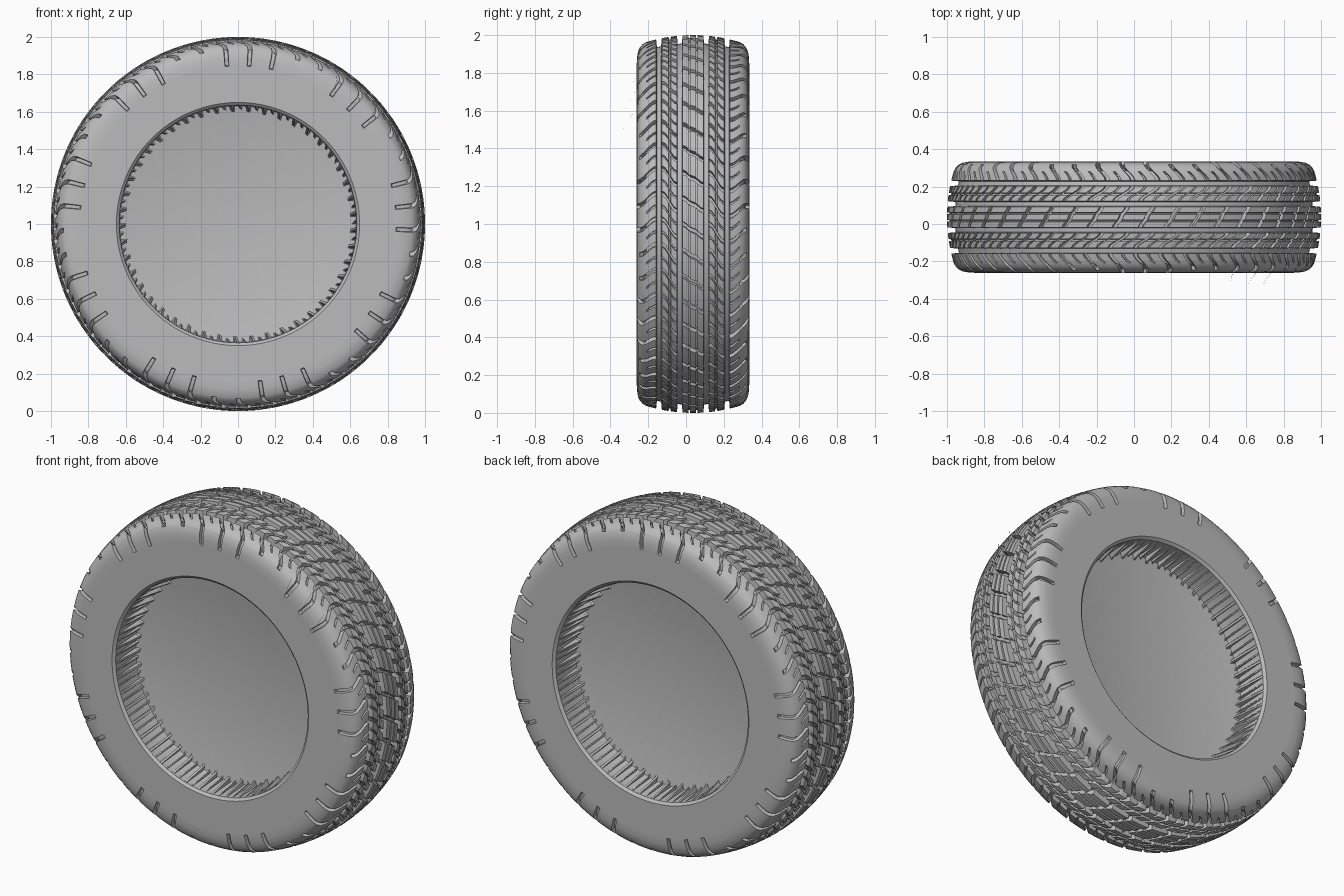
import bpy, bmesh, math
from mathutils import Vector

cube = bpy.data.objects.get("Cube")
if cube:
    bpy.data.objects.remove(cube)

PITCHES = 45                      # tread blocks around the tyre
STEP = 2 * math.pi / PITCHES
START = math.radians(6)
MID_Y = 0.037                     # tyre's middle plane
COLUMNS = [-.09, -.07, .07, .09, .25, .45, .465, .535, .55, .75]


def make_material(name, value):
    mat = bpy.data.materials.new(name)
    mat.use_nodes = True
    colour = (value, value, value, 1)
    mat.diffuse_color = colour
    bsdf = mat.node_tree.nodes["Principled BSDF"]
    bsdf.inputs["Base Color"].default_value = colour
    bsdf.inputs["Roughness"].default_value = 0.6
    return mat


rubber = make_material("grey rubber", 0.5)


def make_object(name, bm):
    bmesh.ops.recalc_face_normals(bm, faces=bm.faces)
    mesh = bpy.data.meshes.new(name)
    bm.to_mesh(mesh)
    bm.free()
    mesh.materials.append(rubber)
    obj = bpy.data.objects.new(name, mesh)
    bpy.context.collection.objects.link(obj)
    return obj


# Half profile as (offset from middle plane, radius, ring groove depth)
def crown(v):
    return 1 - 0.6 * v * v


RING, SLOT = 0.042, 0.014
tread = [(0, 0), (.015, 0), (.017, SLOT), (.023, SLOT), (.025, 0), (.04, 0),
         (.055, 0), (.059, RING), (.081, RING), (.085, 0), (.1, 0), (.117, 0),
         (.119, SLOT), (.127, SLOT), (.129, 0), (.148, 0), (.165, 0),
         (.169, RING), (.191, RING), (.195, 0), (.21, 0), (.228, 0), (.245, 0)]
half = [(v, crown(v), d) for v, d in tread]
side = [(.265, .953), (.28, .937), (.282, .933), (.291, .915), (.296, .885),
        (.298, .85), (.298, .845), (.298, .82), (.298, .65), (.285, .635),
        (.106, .635), (.1, .632), (.098, .626)]
half += [(v, r, 0) for v, r in side]
rows = [(-v, r, d) for v, r, d in reversed(half[1:])] + half

# Sideways sweep of the cross grooves, in pitches
SWEEP = [(0, 0), (.055, -.25), (.059, -.25), (.081, .25), (.085, .25),
         (.165, -.45), (.195, -.45), (.285, 0), (1, 0)]


def sweep(v):
    a = abs(v)
    for (v0, s0), (v1, s1) in zip(SWEEP, SWEEP[1:]):
        if a <= v1:
            t = (a - v0) / (v1 - v0)
            t = t * t * (3 - 2 * t)
            return math.copysign(1, v) * (s0 + (s1 - s0) * t)
    return 0


def groove_depth(v, r, ring, k, u):
    a = abs(v)
    depth = ring
    long_set = (0, 1, 4) if v < 0 else (0, 1, 2)
    if abs(u) < .08:                                  # main cross groove
        if a < .25:
            depth = max(depth, .03)
        elif r > .935:
            depth = .025
        elif r > .847 and k % 5 in long_set:
            depth = .02
    elif .46 < u < .54:                               # thin sipe
        if .083 < a < .167 or .193 < a < .23:
            depth = max(depth, .016)
    return depth


def ring_point(radius, y, angle):
    return Vector((radius * math.cos(angle), y, 1 + radius * math.sin(angle)))


# Tyre with tread, sidewalls and closed centre
bm = bmesh.new()
loops = []
for i, (v, r, ring) in enumerate(rows):
    before, after = rows[max(i - 1, 0)], rows[min(i + 1, len(rows) - 1)]
    dv, dr = after[0] - before[0], after[1] - before[1]
    length = math.hypot(dv, dr)
    nv, nr = -dr / length, dv / length
    if abs(v) < .25:
        nv, nr = 0, 1
    loop = []
    for k in range(PITCHES):
        for u in COLUMNS:
            d = groove_depth(v, r, ring, k, u)
            angle = START + STEP * (k + u + sweep(v))
            loop.append(bm.verts.new(ring_point(r - nr * d, MID_Y + v - nv * d, angle)))
    loops.append(loop)

for low, high in zip(loops, loops[1:]):
    n = len(low)
    for j in range(n):
        bm.faces.new((low[j], low[(j + 1) % n], high[(j + 1) % n], high[j]))
bm.faces.new(loops[0])
bm.faces.new(loops[-1])
tyre = make_object("tyre", bm)

bpy.ops.object.select_all(action='DESELECT')
tyre.select_set(True)
bpy.context.view_layer.objects.active = tyre
bpy.ops.object.shade_smooth_by_angle(angle=math.radians(32))

# Fine moulding whiskers on the front shoulder
bm = bmesh.new()
for root, tip in [((.53, -.25, 1.8), (.51, -.335, 1.65)),
                  ((.66, -.25, 1.74), (.6, -.335, 1.58)),
                  ((.74, -.25, 1.63), (.68, -.335, 1.5))]:
    root, tip = Vector(root), Vector(tip)
    across = (tip - root).cross(Vector((0, 1, 0))).normalized() * .001
    bm.faces.new([bm.verts.new(p) for p in (root - across, root + across, tip)])
make_object("moulding_whiskers", bm)
